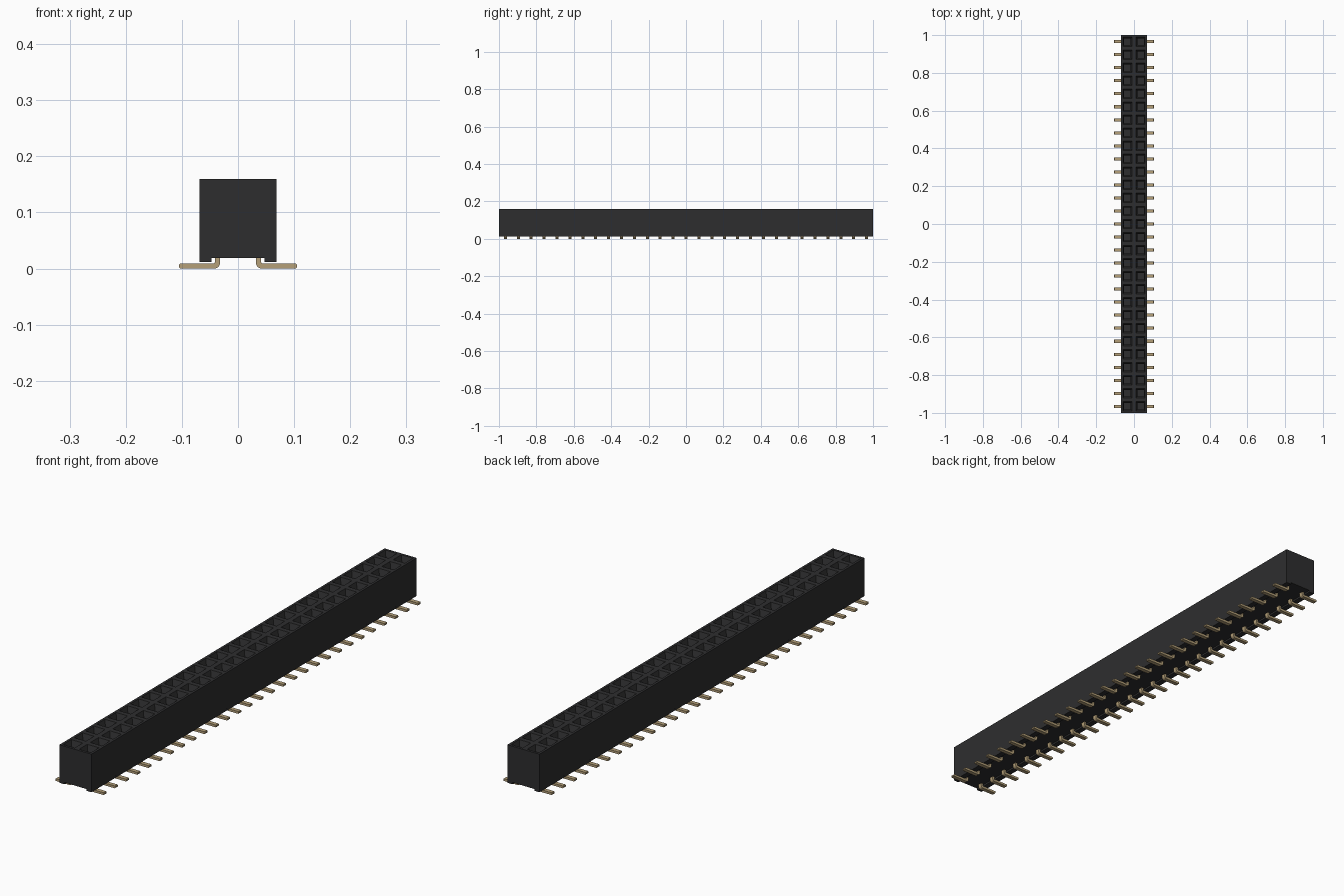
import bpy, bmesh, math
from mathutils import Matrix

if "Cube" in bpy.data.objects:
    bpy.data.objects.remove(bpy.data.objects["Cube"], do_unlink=True)

ROWS = 29
PITCH = 2 / ROWS
TOP, FLOOR, FOOT = 0.16, 0.019, 0.012


def material(name, color):
    mat = bpy.data.materials.new(name)
    mat.use_nodes = True
    mat.diffuse_color = color
    mat.node_tree.nodes["Principled BSDF"].inputs["Base Color"].default_value = color
    return mat


def finish(name, bm, mat):
    bmesh.ops.recalc_face_normals(bm, faces=bm.faces)
    mesh = bpy.data.meshes.new(name)
    bm.to_mesh(mesh)
    bm.free()
    mesh.materials.append(mat)
    obj = bpy.data.objects.new(name, mesh)
    bpy.context.collection.objects.link(obj)
    return obj


black = material("black plastic", (0.027, 0.027, 0.028, 1))
gold = material("pale gold", (0.46, 0.35, 0.19, 1))

# Housing: a grid of square cells, walls drawn down from its border
bm = bmesh.new()
bmesh.ops.create_grid(bm, x_segments=2, y_segments=ROWS, size=1,
                      matrix=Matrix.Translation((0, 0, TOP)) @ Matrix.Diagonal((PITCH, 1, 1, 1)))
cells = bm.faces[:]
border = [e for e in bm.edges if e.is_boundary]
walls = bmesh.ops.extrude_edge_only(bm, edges=border)["geom"]
for v in walls:
    if isinstance(v, bmesh.types.BMVert):
        v.co.z = FLOOR
bmesh.ops.holes_fill(bm, edges=[e for e in bm.edges if e.is_boundary], sides=0)

# Sockets: square openings with a steep lead-in and a narrow bore
bmesh.ops.inset_individual(bm, faces=cells, thickness=0.0135)
bmesh.ops.inset_individual(bm, faces=cells, thickness=0.011)
for f in cells:
    for v in f.verts:
        v.co.z = TOP - 0.022
bores = bmesh.ops.extrude_discrete_faces(bm, faces=cells)["faces"]
for f in bores:
    for v in f.verts:
        v.co.z = TOP - 0.1
finish("housing", bm, black)

# Rails along both lower edges, leaving a channel between them
for side, label in ((1, "left"), (-1, "right")):
    bm = bmesh.new()
    bmesh.ops.create_cube(bm, size=1, matrix=Matrix.Translation((side * 0.058, 0, (FLOOR + FOOT) / 2))
                          @ Matrix.Diagonal((0.022, 2, FLOOR - FOOT, 1)))
    finish(label + "_rail", bm, black)

# Bent pin outline: vertical stem, rounded heel, flat foot
STEM, THICK, WIDTH, REACH, RADIUS = 0.032, 0.009, 0.016, 0.105, 0.01
outline = [(STEM, 0.03)]
for i in range(5):
    a = math.pi + i * math.pi / 8
    outline.append((STEM + RADIUS * (1 + math.cos(a)), RADIUS * (1 + math.sin(a))))
outline += [(REACH - 0.002, 0), (REACH, 0.002), (REACH, THICK - 0.002), (REACH - 0.002, THICK),
            (STEM + THICK + 0.002, THICK), (STEM + THICK, THICK + 0.002), (STEM + THICK, 0.03)]

for side, label in ((1, "left"), (-1, "right")):
    bm = bmesh.new()
    for row in range(ROWS):
        y = -1 + PITCH * (row + 0.5) - WIDTH / 2
        face = bm.faces.new([bm.verts.new((side * x, y, z)) for x, z in outline])
        new = bmesh.ops.extrude_face_region(bm, geom=[face])["geom"]
        bmesh.ops.translate(bm, vec=(0, WIDTH, 0),
                            verts=[v for v in new if isinstance(v, bmesh.types.BMVert)])
    # extruding keeps the starting face, so every pin is closed
    finish(label + "_pins", bm, gold)
